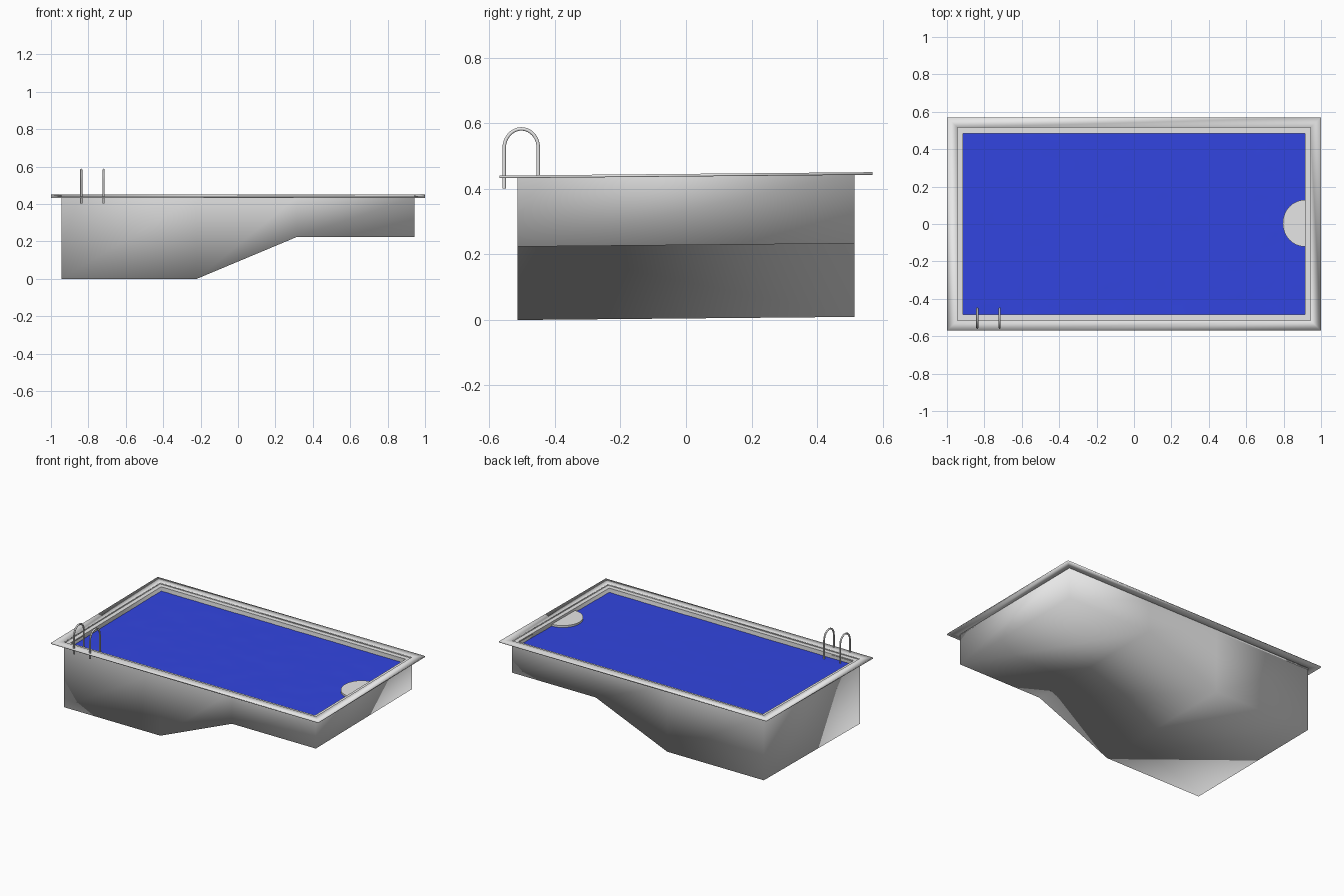
import bpy, bmesh, math, random
from mathutils import Vector

if "Cube" in bpy.data.objects:
    bpy.data.objects.remove(bpy.data.objects["Cube"])

random.seed(4)


def material(name, rgb):
    m = bpy.data.materials.new(name)
    m.diffuse_color = (*rgb, 1)
    m.use_nodes = True
    m.node_tree.nodes["Principled BSDF"].inputs["Base Color"].default_value = m.diffuse_color
    return m


GREY = material("pale_grey", (0.8, 0.8, 0.8))
BLUE = material("water_blue", (0.032, 0.06, 0.75))


def tilt(p):
    # the whole pool leans very slightly up towards the back
    return Vector((p[0], p[1], p[2] + 0.0092 * p[1] + 0.005))


def add_object(name, bm, mat, smooth=True):
    for v in bm.verts:
        v.co = tilt(v.co)
    me = bpy.data.meshes.new(name)
    for f in bm.faces:
        f.smooth = smooth
    bm.to_mesh(me)
    bm.free()
    me.materials.append(mat)
    ob = bpy.data.objects.new(name, me)
    bpy.context.collection.objects.link(ob)
    return ob


def basin(name, hx, hy, top, lift, inward):
    # open trough: deep end, slope, shallow end
    bm = bmesh.new()
    xs = (-hx, -0.22, 0.315, hx)
    zs = (lift, lift, 0.224 + lift, 0.224 + lift)
    low = [[bm.verts.new((x, s * hy, z)) for x, z in zip(xs, zs)] for s in (-1, 1)]
    high = [[bm.verts.new((x, s * hy, top)) for x in xs] for s in (-1, 1)]
    for i in range(3):
        bm.faces.new((low[0][i], low[0][i + 1], high[0][i + 1], high[0][i]))
        bm.faces.new((low[1][i + 1], low[1][i], high[1][i], high[1][i + 1]))
        bm.faces.new((low[0][i + 1], low[0][i], low[1][i], low[1][i + 1]))
    bm.faces.new((low[1][0], low[0][0], high[0][0], high[1][0]))
    bm.faces.new((low[0][3], low[1][3], high[1][3], high[0][3]))
    if inward:
        bmesh.ops.reverse_faces(bm, faces=bm.faces[:])
    return add_object(name, bm, GREY)


def frame(name, outer, inner, z0, z1, smooth):
    # rectangular ring with thickness
    bm = bmesh.new()
    corners = ((-1, -1), (1, -1), (1, 1), (-1, 1))
    loops = [[bm.verts.new((sx * h[0], sy * h[1], z)) for sx, sy in corners]
             for h, z in ((outer, z0), (outer, z1), (inner, z1), (inner, z0))]
    for a in range(4):
        p, q = loops[a], loops[(a + 1) % 4]
        for i in range(4):
            j = (i + 1) % 4
            bm.faces.new((p[i], p[j], q[j], q[i]))
    return add_object(name, bm, GREY, smooth)


# Pool shell, inner lining, ledge and coping
basin("outer_shell", 0.943, 0.515, 0.436, -0.0003, False)
basin("inner_lining", 0.915, 0.485, 0.43, 0.028, True)
frame("inner_ledge", (0.943, 0.515), (0.915, 0.485), 0.422, 0.43, False)
frame("coping", (1.0, 0.57), (0.943, 0.515), 0.433, 0.441, True)

# Water surface with faint ripples
bm = bmesh.new()
bmesh.ops.create_grid(bm, x_segments=36, y_segments=20, size=1)
for v in bm.verts:
    v.co = (v.co.x * 0.914, v.co.y * 0.484, 0.402 + random.uniform(-0.0008, 0.0008))
add_object("water", bm, BLUE)

# Half-round entry steps, the top one just above the water
for k, (radius, z0, z1) in enumerate(((0.125, 0.385, 0.415), (0.19, 0.32, 0.385), (0.25, 0.25, 0.32))):
    bm = bmesh.new()
    n = 32
    arc = [(0.914 - radius * 0.95 * math.sin(math.pi * i / n),
            0.004 + radius * math.cos(math.pi * i / n)) for i in range(n + 1)]
    base = bm.faces.new([bm.verts.new((x, y, z0)) for x, y in arc])
    ext = bmesh.ops.extrude_face_region(bm, geom=[base])
    for e in ext["geom"]:
        if isinstance(e, bmesh.types.BMVert):
            e.co.z = z1
    bmesh.ops.recalc_face_normals(bm, faces=bm.faces[:])
    add_object(f"entry_step_{k + 1}", bm, GREY, False)


def tube(name, pts, r):
    cu = bpy.data.curves.new(name, 'CURVE')
    cu.dimensions = '3D'
    cu.bevel_depth = r
    cu.bevel_resolution = 3
    cu.use_fill_caps = True
    sp = cu.splines.new('POLY')
    sp.points.add(len(pts) - 1)
    for p, co in zip(sp.points, pts):
        p.co = (*tilt(co), 1)
    cu.materials.append(GREY)
    ob = bpy.data.objects.new(name, cu)
    bpy.context.collection.objects.link(ob)


# Ladder: two arched handrails and rungs below the water
RAILS = (-0.838, -0.718)
for side, x in zip(("left", "right"), RAILS):
    pts = [(x, -0.555, 0.402)]
    for i in range(21):
        a = math.pi * (1 - i / 20)
        pts.append((x, -0.503 + 0.052 * math.cos(a), 0.525 + 0.058 * math.sin(a)))
    pts.append((x, -0.451, 0.15))
    tube(f"ladder_rail_{side}", pts, 0.0055)
for k in range(3):
    z = 0.18 + 0.08 * k
    tube(f"ladder_rung_{k + 1}", [(RAILS[0], -0.451, z), (RAILS[1], -0.451, z)], 0.005)
